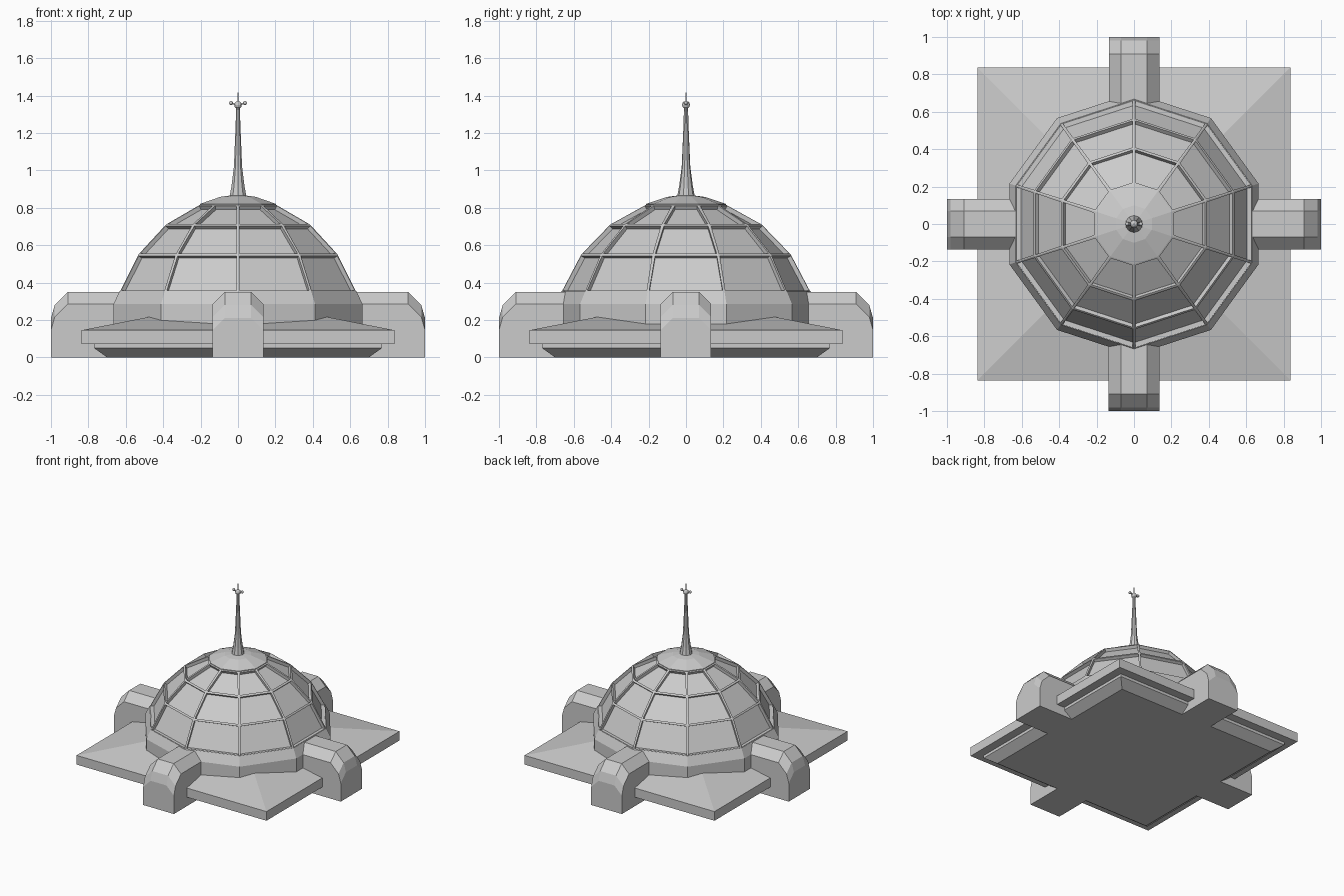
import bpy, bmesh
from math import sin, cos, radians, pi, sqrt
from mathutils import Matrix, Vector

if "Cube" in bpy.data.objects:
    bpy.data.objects.remove(bpy.data.objects["Cube"])


def finish(bm, name):
    bmesh.ops.recalc_face_normals(bm, faces=bm.faces[:])
    me = bpy.data.meshes.new(name)
    bm.to_mesh(me)
    bm.free()
    ob = bpy.data.objects.new(name, me)
    bpy.context.collection.objects.link(ob)
    return ob


def loft(bm, rings):
    """Skin a list of equal-length closed loops and cap both ends."""
    loops = [[bm.verts.new(p) for p in ring] for ring in rings]
    n = len(loops[0])
    sides = []
    for a, b in zip(loops, loops[1:]):
        for i in range(n):
            j = (i + 1) % n
            sides.append(bm.faces.new((a[i], a[j], b[j], b[i])))
    bm.faces.new(loops[0][::-1])
    bm.faces.new(loops[-1])
    return sides


def lathe(bm, profile, sides, start=90):
    rings = [[(r * cos(radians(start) + 2 * pi * i / sides),
               r * sin(radians(start) + 2 * pi * i / sides), z)
              for i in range(sides)] for r, z in profile]
    return loft(bm, rings)


def turned(name, profile, sides, start=90):
    bm = bmesh.new()
    lathe(bm, profile, sides, start)
    return finish(bm, name)


# square base with overhanging hipped roof
q = sqrt(2)
turned("base_and_roof", [(r * q, z) for r, z in
       [(.70, 0), (.77, .05), (.77, .072), (.837, .072), (.837, .145), (.05, .30)]], 4, 45)

# ten-sided drum with sloped shoulder
turned("drum", [(.70, .10), (.70, .285), (.665, .355), (.55, .355)], 10)

# glazed dome: panels inset and recessed between ribs
bm = bmesh.new()
panels = lathe(bm, [(.665, .35), (.56, .55), (.405, .71), (.215, .815)], 10)
bmesh.ops.recalc_face_normals(bm, faces=bm.faces[:])
bmesh.ops.inset_individual(bm, faces=panels, thickness=.012, depth=0)
bmesh.ops.inset_individual(bm, faces=panels, thickness=.0005, depth=-.024)
finish(bm, "dome")

# crown cap
turned("dome_cap", [(.19, .80), (.215, .81), (.215, .82), (.10, .858), (.04, .866)], 10)

# four entrance vaults with sloped noses
for k, side in enumerate(("front", "right", "back", "left")):
    rot = Matrix.Rotation(k * pi / 2, 3, 'Z')
    rings = []
    for d, drop in [(.62, 0), (.91, 0), (.98, .07), (1.0, .14)]:
        section = [(-.135, 0), (.135, 0), (.135, .285 - drop), (.07, .35 - drop),
                   (-.07, .35 - drop), (-.135, .285 - drop)]
        rings.append([rot @ Vector((x, -d, z)) for x, z in section])
    bm = bmesh.new()
    loft(bm, rings)
    finish(bm, side + "_entrance")

# spire and needle
turned("spire", [(.048, .855), (.036, .92), (.023, 1.02), (.013, 1.25), (.011, 1.34)], 10)
turned("needle", [(.004, 1.34), (.003, 1.415)], 6)


# finial balls
def ball(name, r, loc):
    bm = bmesh.new()
    bmesh.ops.create_uvsphere(bm, u_segments=10, v_segments=6, radius=r,
                              matrix=Matrix.Translation(loc))
    finish(bm, name)


ball("finial_ball", .021, (0, 0, 1.35))
for s, side in ((-1, "left"), (1, "right")):
    ball(side + "_finial_ball", .011, (s * .037, 0, 1.36))
    bm = bmesh.new()
    loft(bm, [[(s * x, y, z + dz) for y, dz in
               ((-.004, -.004), (.004, -.004), (.004, .004), (-.004, .004))]
              for x, z in ((0, 1.348), (.037, 1.36))])
    finish(bm, side + "_finial_arm")
